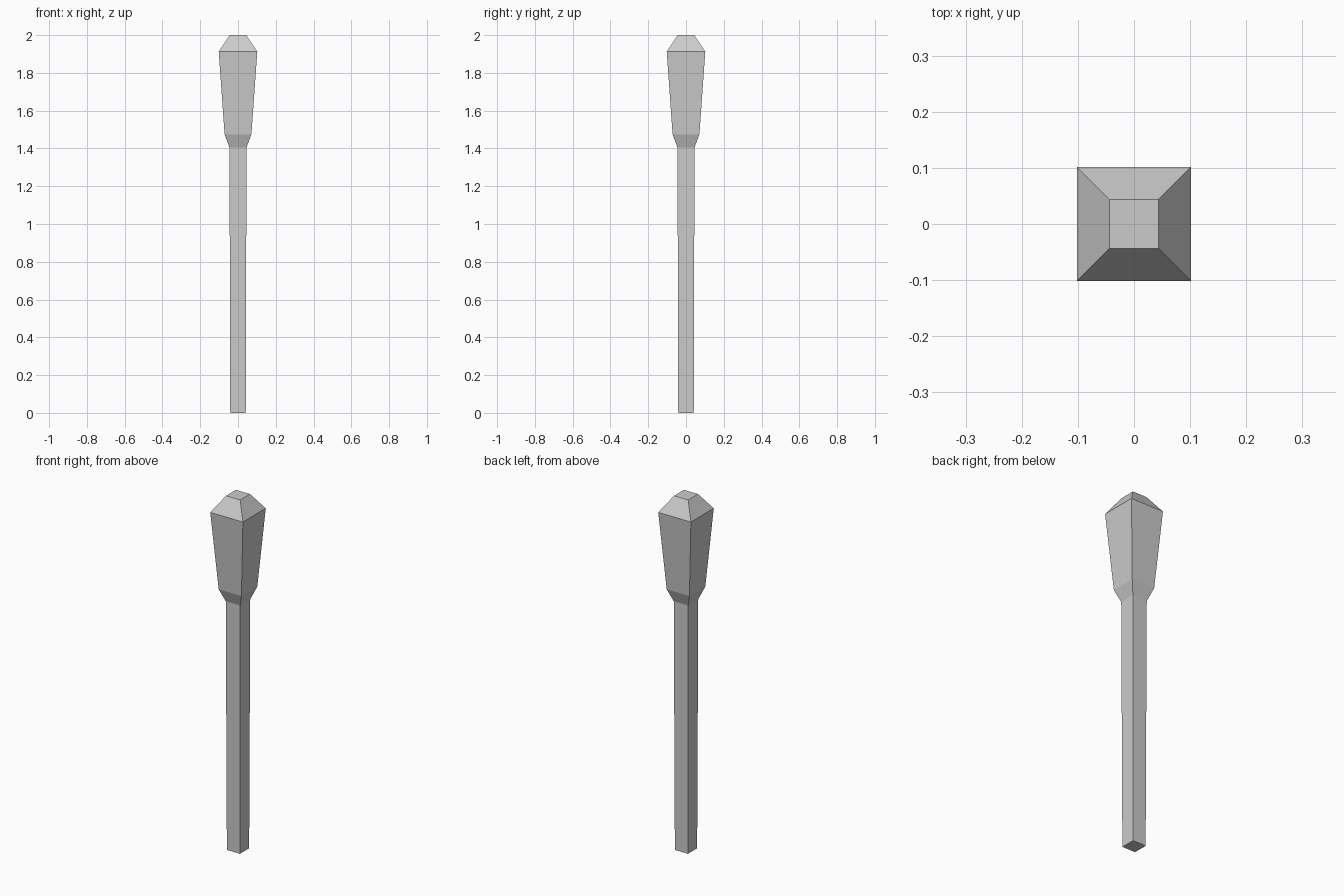
import bpy

if "Cube" in bpy.data.objects:
    bpy.data.objects.remove(bpy.data.objects["Cube"])


def square_loft(name, rings, cap_bottom=False, cap_top=False):
    """Skin a stack of square rings given as (half_width, z)."""
    verts = [(sx * h, sy * h, z) for h, z in rings
             for sx, sy in ((-1, -1), (1, -1), (1, 1), (-1, 1))]
    faces = []
    for r in range(len(rings) - 1):
        for i in range(4):
            a, b = r * 4 + i, r * 4 + (i + 1) % 4
            faces.append((a, b, b + 4, a + 4))
    if cap_bottom:
        faces.append((3, 2, 1, 0))
    if cap_top:
        n = len(verts)
        faces.append((n - 4, n - 3, n - 2, n - 1))
    mesh = bpy.data.meshes.new(name)
    mesh.from_pydata(verts, [], faces)
    mesh.update()
    obj = bpy.data.objects.new(name, mesh)
    bpy.context.collection.objects.link(obj)
    return obj


# Long, slightly tapered square shaft
square_loft("shaft", [(0.041, 0.0), (0.045, 1.405)], cap_bottom=True)

# Flared head: collar, widening body, chamfered flat top
square_loft("head", [(0.045, 1.405), (0.071, 1.475), (0.102, 1.913), (0.044, 2.0)],
            cap_top=True)
